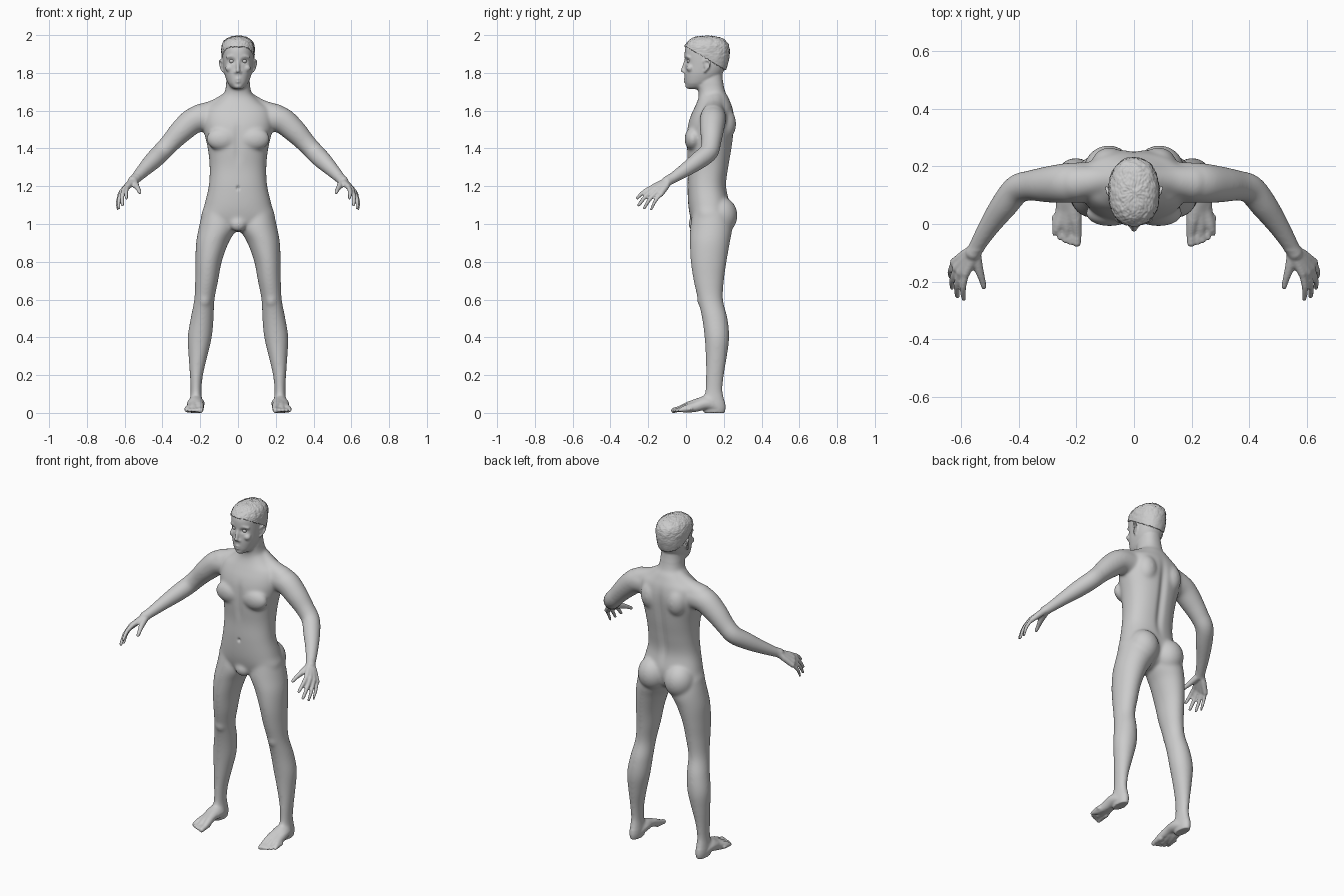
import bpy, bmesh, math
from mathutils import Vector, Matrix, noise


def spline(rows, n):
    """Catmull-Rom interpolation of rows of numbers."""
    out = []
    for i in range(len(rows) - 1):
        a, b, c, d = (rows[max(i - 1, 0)], rows[i], rows[i + 1], rows[min(i + 2, len(rows) - 1)])
        for k in range(n):
            t = k / n
            out.append([0.5 * (2 * q + (r - p) * t + (2 * p - 5 * q + 4 * r - s) * t * t
                               + (3 * q - p - 3 * r + s) * t ** 3) for p, q, r, s in zip(a, b, c, d)])
    return out + [list(rows[-1])]


def skin(bm, rings):
    """Close a stack of point rings into a solid."""
    vs = [[bm.verts.new(p) for p in ring] for ring in rings]
    n = len(vs[0])
    for a, b in zip(vs, vs[1:]):
        for i in range(n):
            bm.faces.new((a[i], a[(i + 1) % n], b[(i + 1) % n], b[i]))
    bm.faces.new(vs[0][::-1])
    bm.faces.new(vs[-1])


def column(bm, rows, s=1, power=2.0, n=48, steps=6):
    """Horizontal sections: z, centre x, half width, front y, back y."""
    rings = []
    for z, xc, rx, yf, yb in spline(rows, steps):
        ring = []
        for i in range(n):
            a = 2 * math.pi * i / n
            c, d = math.cos(a), math.sin(a)
            e = 2 / power
            ring.append((s * (xc + rx * math.copysign(abs(c) ** e, c)),
                         (yf + yb) / 2 + (yb - yf) / 2 * math.copysign(abs(d) ** e, d), z))
        rings.append(ring)
    skin(bm, rings)


def blob(bm, c, r, s=1):
    m = Matrix.Translation((s * c[0], c[1], c[2])) @ Matrix.Diagonal((*r, 1))
    bmesh.ops.create_uvsphere(bm, u_segments=24, v_segments=16, radius=1, matrix=m)


def tube(bm, pts, s=1, n=20):
    """Round limb through points x, y, z, radius, with ball ends."""
    rows = spline([(s * p[0], *p[1:]) for p in pts], 5)
    rings = []
    for i, r in enumerate(rows):
        t = Vector(rows[min(i + 1, len(rows) - 1)][:3]) - Vector(rows[max(i - 1, 0)][:3])
        q = t.to_track_quat('Z', 'Y')
        rings.append([Vector(r[:3]) + q @ Vector((r[3] * math.cos(2 * math.pi * k / n),
                      r[3] * math.sin(2 * math.pi * k / n), 0)) for k in range(n)])
    skin(bm, rings)
    for r in (rows[0], rows[-1]):
        blob(bm, r[:3], (r[3],) * 3)


def to_object(bm, name):
    me = bpy.data.meshes.new(name)
    bmesh.ops.recalc_face_normals(bm, faces=bm.faces[:])
    for f in bm.faces:
        f.smooth = True
    bm.to_mesh(me)
    bm.free()
    ob = bpy.data.objects.new(name, me)
    bpy.context.collection.objects.link(ob)
    return ob


bm = bmesh.new()
# torso and neck
column(bm, [(.96, 0, .03, .07, .15), (.985, 0, .09, .04, .2), (1.03, 0, .19, .024, .225),
            (1.1, 0, .178, .012, .232), (1.2, 0, .155, .008, .214), (1.3, 0, .15, .01, .226),
            (1.4, 0, .16, .004, .243), (1.5, 0, .183, .006, .255), (1.56, 0, .187, .02, .256),
            (1.61, 0, .172, .042, .248), (1.645, 0, .125, .058, .235), (1.675, 0, .09, .067, .222),
            (1.70, 0, .07, .066, .208), (1.76, 0, .061, .058, .195), (1.82, 0, .055, .07, .19)],
       power=2.3)
# head
column(bm, [(1.714, 0, .022, .014, .06), (1.725, 0, .038, .004, .1), (1.745, 0, .053, -.003, .14),
            (1.77, 0, .064, -.006, .17), (1.80, 0, .073, -.007, .195), (1.84, 0, .079, -.005, .214),
            (1.88, 0, .082, -.007, .222), (1.92, 0, .083, -.006, .225), (1.95, 0, .078, .005, .218),
            (1.975, 0, .06, .03, .195), (1.987, 0, .03, .07, .15)], power=2.2)
# nose, lips, chin
tube(bm, [(0, .001, 1.872, .008), (0, -.009, 1.84, .009), (0, -.017, 1.812, .011)])
tube(bm, [(-.022, .006, 1.763, .004), (0, -.007, 1.768, .006), (.022, .006, 1.763, .004)])
tube(bm, [(-.02, .007, 1.757, .004), (0, -.005, 1.753, .007), (.02, .007, 1.757, .004)])
blob(bm, (0, .01, 1.727), (.024, .016, .013))
blob(bm, (0, .045, 1.0), (.045, .032, .04))

for s in (1, -1):
    # face: nostrils, brow, cheek, ear
    blob(bm, (.012, -.006, 1.804), (.008, .01, .008), s)
    tube(bm, [(.012, .001, 1.884, .007), (.035, .004, 1.889, .007), (.058, .017, 1.882, .006)], s)
    blob(bm, (.046, .022, 1.825), (.022, .02, .02), s)
    blob(bm, (.08, .11, 1.84), (.01, .016, .026), s)
    tube(bm, [(.082, .095, 1.858, .006), (.091, .108, 1.868, .006), (.096, .125, 1.86, .006),
              (.094, .125, 1.84, .006), (.087, .108, 1.818, .006), (.081, .1, 1.808, .006)], s)
    # chest, shoulder blade, buttock, kneecap
    blob(bm, (.085, .037, 1.45), (.083, .045, .062), s)
    blob(bm, (.085, .2, 1.53), (.065, .066, .09), s)
    blob(bm, (.088, .183, 1.045), (.088, .09, .1), s)
    blob(bm, (.177, .09, .6), (.034, .032, .045), s)
    # shoulder slope and arm
    tube(bm, [(.05, .155, 1.65, .05), (.12, .15, 1.607, .053), (.2, .142, 1.572, .064)], s)
    tube(bm, [(.16, .145, 1.56, .07), (.23, .142, 1.55, .07), (.30, .137, 1.492, .063),
              (.36, .133, 1.428, .053), (.405, .12, 1.38, .051), (.45, .065, 1.335, .048),
              (.50, -.005, 1.285, .038), (.543, -.075, 1.24, .029), (.557, -.1, 1.227, .027)], s)
    # palm and fingers
    for base, knuckle, tip, r in (((.55, -.1, 1.228), (.583, -.172, 1.198), (.59, -.258, 1.138), .0115),
                                  ((.557, -.1, 1.226), (.602, -.168, 1.185), (.612, -.25, 1.1), .0115),
                                  ((.563, -.098, 1.224), (.616, -.153, 1.171), (.631, -.222, 1.083), .0105),
                                  ((.567, -.092, 1.22), (.624, -.133, 1.158), (.637, -.184, 1.077), .0095)):
        mid = Vector(knuckle).lerp(Vector(tip), .5) + Vector((.006, -.004, .005))
        tube(bm, [(*base, .019), (*knuckle, .0145)], s)
        tube(bm, [(*knuckle, r + .001), (*mid, r), (*tip, r - .0025)], s)
    tube(bm, [(.55, -.1, 1.223, .02), (.538, -.155, 1.2, .016), (.527, -.19, 1.183, .012),
              (.52, -.217, 1.167, .01)], s)
    # leg
    column(bm, [(1.06, .105, .085, .035, .23), (.98, .108, .1, .022, .245), (.9, .136, .086, .02, .232),
                (.8, .156, .07, .025, .215), (.7, .166, .061, .04, .201), (.6, .178, .054, .063, .196),
                (.5, .19, .061, .085, .22), (.4, .2025, .064, .098, .229), (.3, .212, .05, .104, .217),
                (.2, .22, .035, .105, .201), (.12, .222, .029, .102, .194), (.07, .222, .032, .09, .204),
                (.03, .222, .033, .085, .21), (0, .222, .028, .095, .205)], s, n=32)
    # foot and toes
    for k in (-1, 0, 1):
        tube(bm, [(.222 + .006 * k, .17, .025, .024), (.223 + .012 * k, .11, .058 - .008 * abs(k), .034),
                  (.227 + .018 * k, .05, .04 - .008 * k, .027), (.231 + .03 * k, 0, .027 - .006 * k, .021),
                  (.232 + .036 * k, -.03 + .012 * k, .018, .015)], s)
    for i in range(5):
        r = .016 if i == 0 else .0115 - .0006 * i
        x = .198 + .004 * (i > 0) + .0185 * i
        y = -.066 + .002 * i * i
        tube(bm, [(x, y + .06, .02, r), (x, y + .025, .019, r * .95), (x, y, .013, r * .9)], s)

# fuse all parts into one skin
raw = to_object(bm, "raw_parts")
mod = raw.modifiers.new("fuse", 'REMESH')
mod.mode = 'VOXEL'
mod.voxel_size = .005
fused = bpy.data.meshes.new_from_object(raw.evaluated_get(bpy.context.evaluated_depsgraph_get()))
bpy.data.objects.remove(raw)

bm = bmesh.new()
bm.from_mesh(fused)


def soften(verts, times):
    for _ in range(times):
        bmesh.ops.smooth_vert(bm, verts=verts, factor=.5, use_axis_x=True, use_axis_y=True, use_axis_z=True)


def is_fine(c):
    return c.z > 1.74 or c.z < .06 or (abs(c.x) > .5 and c.y < -.09)


# soft muscle blending, light touch on face, hands and feet
soften([v for v in bm.verts if not is_fine(v.co)], 22)
soften(bm.verts[:], 3)

# eye sockets, spine groove, breastbone, navel
for v in bm.verts:
    x, y, z = v.co
    if y < .05 and z > 1.8:
        v.co.y += .012 * math.exp(-((abs(x) - .033) / .017) ** 2 - ((z - 1.862) / .012) ** 2)
    if y > .15 and 1.05 < z < 1.66:
        v.co.y -= .012 * math.exp(-(x / .022) ** 2 - ((z - 1.37) / .2) ** 4)
    if y < .06 and 1.1 < z < 1.6:
        v.co.y += .006 * math.exp(-(x / .02) ** 2 - ((z - 1.43) / .1) ** 4)
        v.co.y += .01 * math.exp(-(x / .008) ** 2 - ((z - 1.19) / .01) ** 2)
    v.co.z = max(v.co.z, 0)
to_object(bm, "body")

# eyes
for s, name in ((1, "left_eye"), (-1, "right_eye")):
    bm = bmesh.new()
    blob(bm, (.033, .017, 1.862), (.0135, .013, .0115), s)
    to_object(bm, name)

# short tousled hair
bm = bmesh.new()
column(bm, [(1.79, 0, .076, 0, .203), (1.84, 0, .083, -.008, .22), (1.88, 0, .087, -.011, .229),
            (1.92, 0, .088, -.012, .231), (1.95, 0, .084, -.002, .225), (1.975, 0, .068, .02, .205),
            (1.99, 0, .043, .052, .17), (1.996, 0, .008, .1, .118)], power=2.2, n=128, steps=11)
bmesh.ops.recalc_face_normals(bm, faces=bm.faces[:])
bm.normal_update()
for v in bm.verts:
    lump = noise.noise(v.co * 45) * .003 + noise.noise(v.co * 130) * .003
    v.co += v.normal * lump * min(1, max(.25, (v.co.z - 1.84) / .08))
    v.co.z = min(v.co.z, 2.0)
bmesh.ops.delete(bm, geom=[v for v in bm.verts if v.co.z < 1.937 - .6 * max(0, v.co.y)], context='VERTS')
hair = to_object(bm, "hair")
shell = hair.modifiers.new("thickness", 'SOLIDIFY')
shell.thickness = .01
shell.offset = -1
